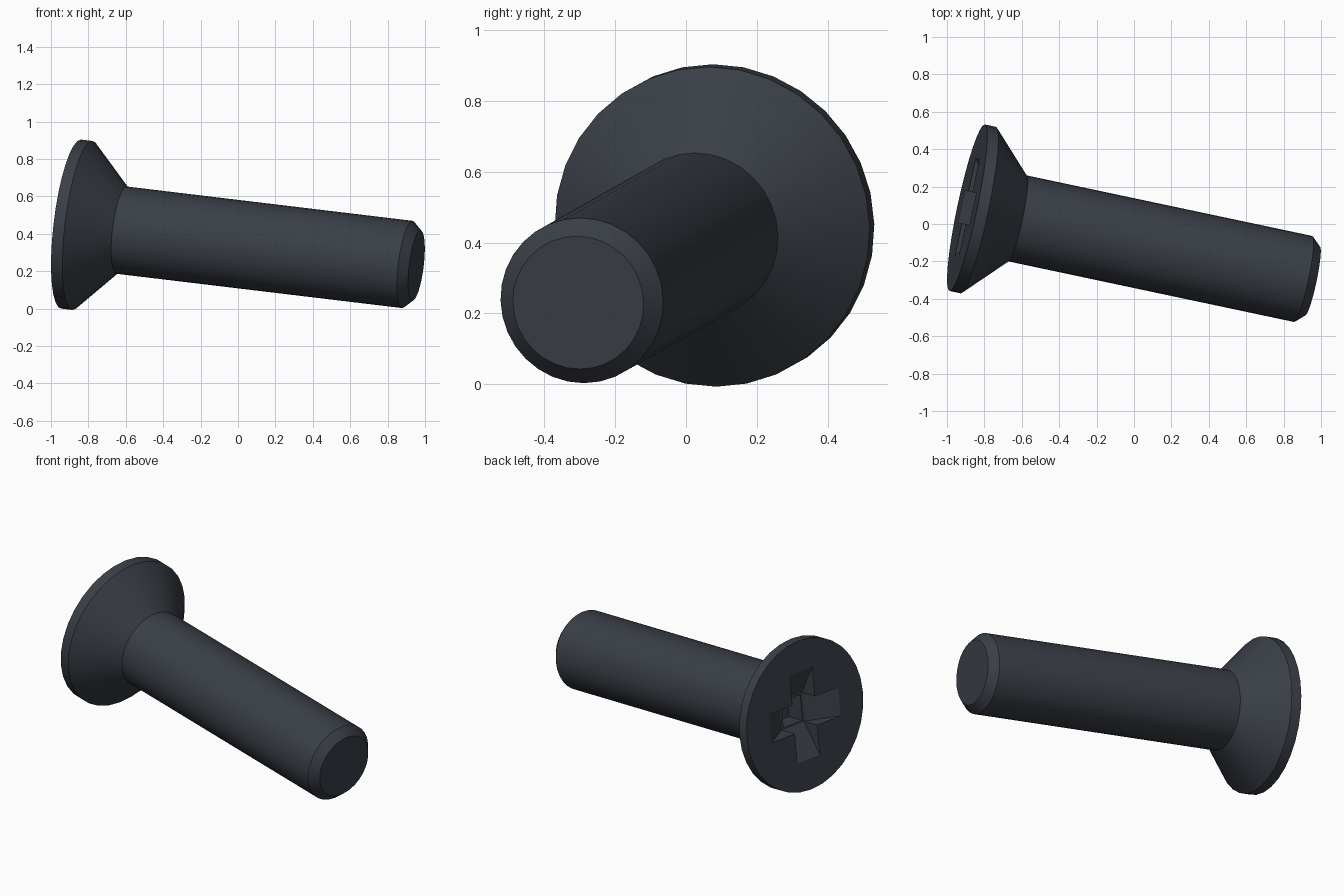
import bpy
import bmesh
import math
from mathutils import Matrix, Vector

cube = bpy.data.objects.get("Cube")
if cube:
    bpy.data.objects.remove(cube, do_unlink=True)

SIDES = 32
LENGTH = 1.9

# Frame of the tilted screw: local z runs from the head face to the tip
axis = Vector((0.9715, -0.206, -0.1166)).normalized()
across = Vector((-axis.y, axis.x, 0)).normalized()
upward = axis.cross(across)
frame = Matrix((across, upward, axis)).transposed().to_4x4()
frame.translation = Vector((-0.892, 0.087, 0.452))

steel = bpy.data.materials.new("dark_steel")
steel.use_nodes = True
colour = (0.042, 0.050, 0.063, 1)
steel.diffuse_color = colour
steel.node_tree.nodes["Principled BSDF"].inputs["Base Color"].default_value = colour


def make_object(name, bm):
    bmesh.ops.recalc_face_normals(bm, faces=bm.faces)
    mesh = bpy.data.meshes.new(name)
    bm.to_mesh(mesh)
    bm.free()
    mesh.materials.append(steel)
    obj = bpy.data.objects.new(name, mesh)
    bpy.context.collection.objects.link(obj)
    obj.matrix_world = frame
    return obj


def lathe(name, profile):
    """Closed solid of revolution from (radius, depth) pairs."""
    bm = bmesh.new()
    rings = []
    for r, d in profile:
        rings.append([bm.verts.new((r * math.cos(i * math.tau / SIDES),
                                    r * math.sin(i * math.tau / SIDES), d))
                      for i in range(SIDES)])
    for a, b in zip(rings, rings[1:]):
        for i in range(SIDES):
            j = (i + 1) % SIDES
            bm.faces.new((a[i], a[j], b[j], b[i]))
    bm.faces.new(rings[0])
    bm.faces.new(rings[-1])
    return make_object(name, bm)


def prism(name, profile, half, turn):
    """Prism with an (along, depth) outline, turned about the screw axis."""
    bm = bmesh.new()
    face = bm.faces.new([bm.verts.new((x, -half, d)) for x, d in profile])
    out = bmesh.ops.extrude_face_region(bm, geom=[face])
    moved = [v for v in out["geom"] if isinstance(v, bmesh.types.BMVert)]
    bmesh.ops.translate(bm, verts=moved, vec=(0, 2 * half, 0))
    bmesh.ops.rotate(bm, verts=bm.verts, cent=(0, 0, 0),
                     matrix=Matrix.Rotation(turn, 3, "Z"))
    return make_object(name, bm)


# Countersunk head, shank and chamfered tip
screw = lathe("countersunk_screw", [
    (0.455, 0), (0.455, 0.062), (0.235, 0.277),
    (0.235, LENGTH - 0.05), (0.189, LENGTH)])

# Cross recess: two sloping slots and a deeper core
slot = [(-0.27, -0.05), (0.27, -0.05), (0.27, 0), (0.09, 0.11),
        (-0.09, 0.11), (-0.27, 0)]
core = [(-0.08, -0.04), (0.08, -0.04), (0.07, 0.22), (-0.07, 0.22)]
cutters = [prism("slot_cutter", slot, 0.0875, 0),
           prism("cross_slot_cutter", slot, 0.0875, math.pi / 2),
           prism("core_cutter", core, 0.078, 0)]
for cutter in cutters:
    cutter.hide_render = True
    mod = screw.modifiers.new("recess", "BOOLEAN")
    mod.operation = "DIFFERENCE"
    mod.solver = "EXACT"
    mod.object = cutter

bpy.ops.object.select_all(action="DESELECT")
screw.select_set(True)
bpy.context.view_layer.objects.active = screw
for mod in list(screw.modifiers):
    bpy.ops.object.modifier_apply(modifier=mod.name)
for cutter in cutters:
    bpy.data.objects.remove(cutter, do_unlink=True)
bpy.ops.object.shade_smooth_by_angle(angle=math.radians(30))
